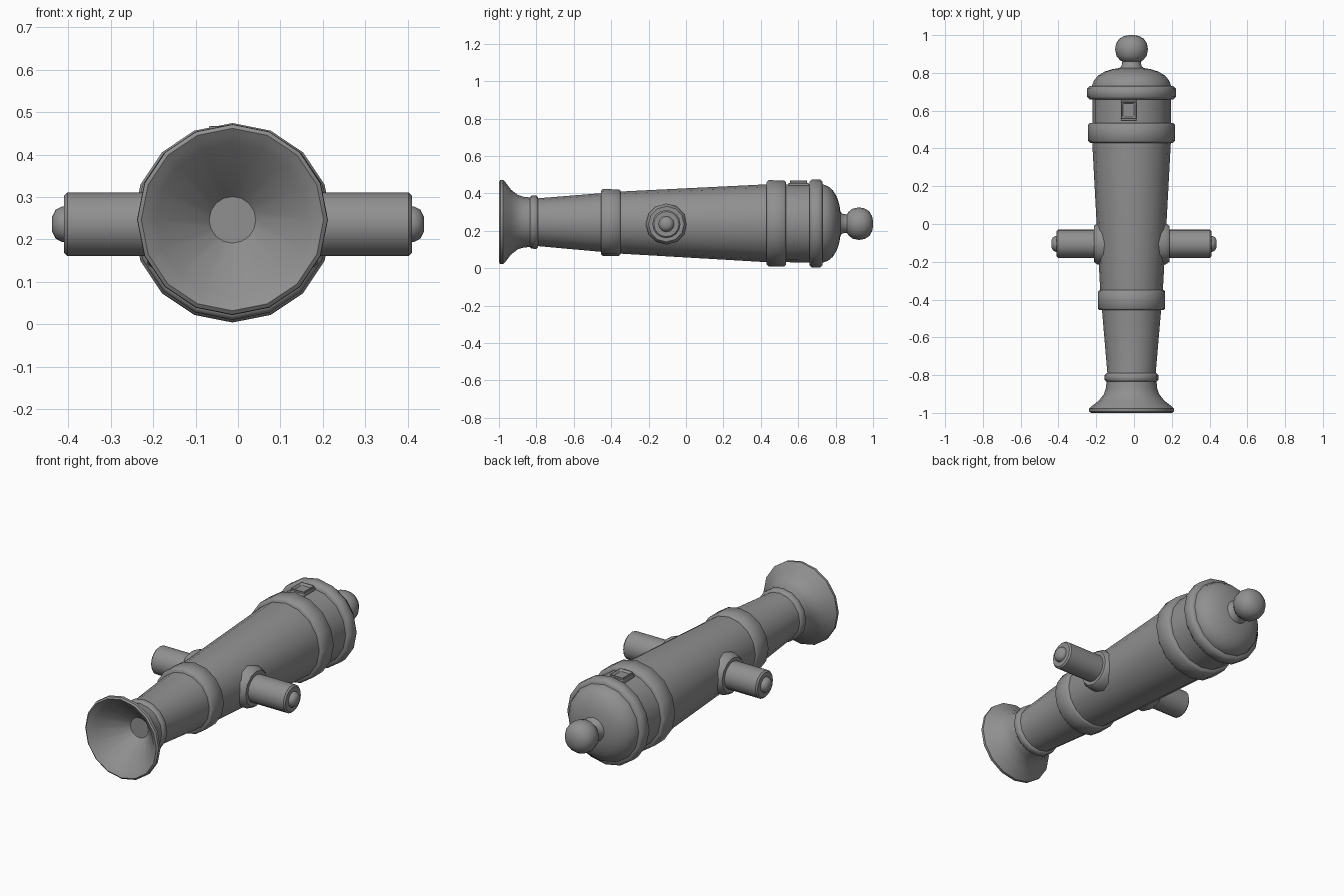
import bpy, bmesh, math
from mathutils import Vector

cube = bpy.data.objects.get("Cube")
if cube:
    bpy.data.objects.remove(cube, do_unlink=True)

iron = bpy.data.materials.new("grey_iron")
iron.use_nodes = True
iron.diffuse_color = (0.28, 0.28, 0.28, 1)
iron.node_tree.nodes["Principled BSDF"].inputs["Base Color"].default_value = (0.28, 0.28, 0.28, 1)

AXIS_X = -0.013


def axis_z(y):
    # the barrel droops very slightly towards the breech
    return 0.247 - 0.0045 * (y + 1)


def finish(name, bm, angle=40, bevel=0):
    bmesh.ops.recalc_face_normals(bm, faces=bm.faces)
    mesh = bpy.data.meshes.new(name)
    bm.to_mesh(mesh)
    bm.free()
    obj = bpy.data.objects.new(name, mesh)
    bpy.context.collection.objects.link(obj)
    mesh.materials.append(iron)
    bpy.ops.object.select_all(action='DESELECT')
    obj.select_set(True)
    bpy.context.view_layer.objects.active = obj
    if bevel:
        mod = obj.modifiers.new("soft_edges", 'BEVEL')
        mod.width, mod.segments = bevel, 2
    bpy.ops.object.shade_smooth_by_angle(angle=math.radians(angle))
    return obj


def lathe(name, profile, place, sides=16, angle=40):
    """Revolve (distance, radius) pairs; place maps distance, u, v to space."""
    bm = bmesh.new()
    rings = []
    for d, r in profile:
        ring = []
        for i in range(sides):
            a = math.tau * i / sides
            ring.append(bm.verts.new(place(d, r * math.sin(a), r * math.cos(a))))
        rings.append(ring)
    for lower, upper in zip(rings, rings[1:]):
        for i in range(sides):
            j = (i + 1) % sides
            bm.faces.new((lower[i], lower[j], upper[j], upper[i]))
    bm.faces.new(rings[0])
    bm.faces.new(rings[-1])
    return finish(name, bm, angle)


def along_barrel(d, u, v):
    return Vector((AXIS_X + u, d, axis_z(d) + v))


# Barrel with flared muzzle, conical bore, tapered tube and domed breech
lathe("barrel", [
    (-0.84, 0.055), (-0.975, 0.180), (-0.99, 0.200), (-1.0, 0.215),
    (-0.993, 0.224), (-0.978, 0.225), (-0.965, 0.212), (-0.935, 0.173),
    (-0.90, 0.146), (-0.87, 0.136), (-0.83, 0.132), (-0.79, 0.128),
    (-0.45, 0.157), (-0.35, 0.166), (0.43, 0.208), (0.535, 0.208),
    (0.66, 0.208), (0.73, 0.210), (0.76, 0.199), (0.785, 0.178),
    (0.807, 0.142), (0.82, 0.10), (0.828, 0.05)], along_barrel)

# Reinforcing bands with softened edges
for name, start, end, radius, soft in (
        ("muzzle_band", -0.835, -0.79, 0.142, 0.010),
        ("middle_band", -0.455, -0.35, 0.178, 0.008),
        ("rear_band", 0.43, 0.535, 0.230, 0.010),
        ("breech_band", 0.66, 0.73, 0.235, 0.013)):
    inner = radius - 0.04
    lathe(name, [(start, inner), (start, radius - soft), (start + soft, radius),
                 (end - soft, radius), (end, radius - soft), (end, inner)],
          along_barrel, angle=50)

# Knob at the breech end
lathe("breech_knob", [
    (0.80, 0.075), (0.825, 0.066), (0.835, 0.053), (0.86, 0.049),
    (0.868, 0.062), (0.89, 0.080), (0.925, 0.087), (0.955, 0.082),
    (0.98, 0.066), (0.995, 0.040), (1.0, 0.015)], along_barrel, angle=50)

# Side pivots: a collar, a round bar and a small end cap on each side
for side, label in ((1, "left"), (-1, "right")):
    def sideways(d, u, v, s=side):
        return Vector((s * d, -0.105 + u, 0.236 + v))

    shift = AXIS_X * side
    lathe(label + "_collar", [
        (0.08, 0.11), (0.18 + shift, 0.11), (0.20 + shift, 0.095),
        (0.20 + shift, 0.05)], sideways, sides=12)
    lathe(label + "_pivot", [
        (0.05, 0.075), (0.402, 0.075), (0.41, 0.067), (0.41, 0.02)], sideways)
    lathe(label + "_pivot_cap", [
        (0.40, 0.042), (0.415, 0.042), (0.43, 0.034), (0.438, 0.018)],
        sideways, sides=12, angle=50)


# Vent on top of the breech: base plate and raised frame round a slot
def box(bm, lo, hi):
    result = bmesh.ops.create_cube(bm, size=1)
    for vert in result["verts"]:
        vert.co = [(a + b) / 2 + c * (b - a) for a, b, c in zip(lo, hi, vert.co)]


VENT_X, VENT_Y = -0.028, 0.602
bm = bmesh.new()
box(bm, (VENT_X - 0.042, VENT_Y - 0.055, 0.40), (VENT_X + 0.042, VENT_Y + 0.055, 0.457))
finish("vent_plate", bm, 30, 0.005)

bm = bmesh.new()
box(bm, (VENT_X - 0.040, VENT_Y - 0.046, 0.43), (VENT_X + 0.040, VENT_Y + 0.046, 0.470))
bm.faces.ensure_lookup_table()
bm.normal_update()
top = max(bm.faces, key=lambda f: f.calc_center_median().z)
bmesh.ops.inset_region(bm, faces=[top], thickness=0.024)
bmesh.ops.translate(bm, verts=top.verts, vec=(0, 0, -0.02))
finish("vent_frame", bm, 30, 0.004)
